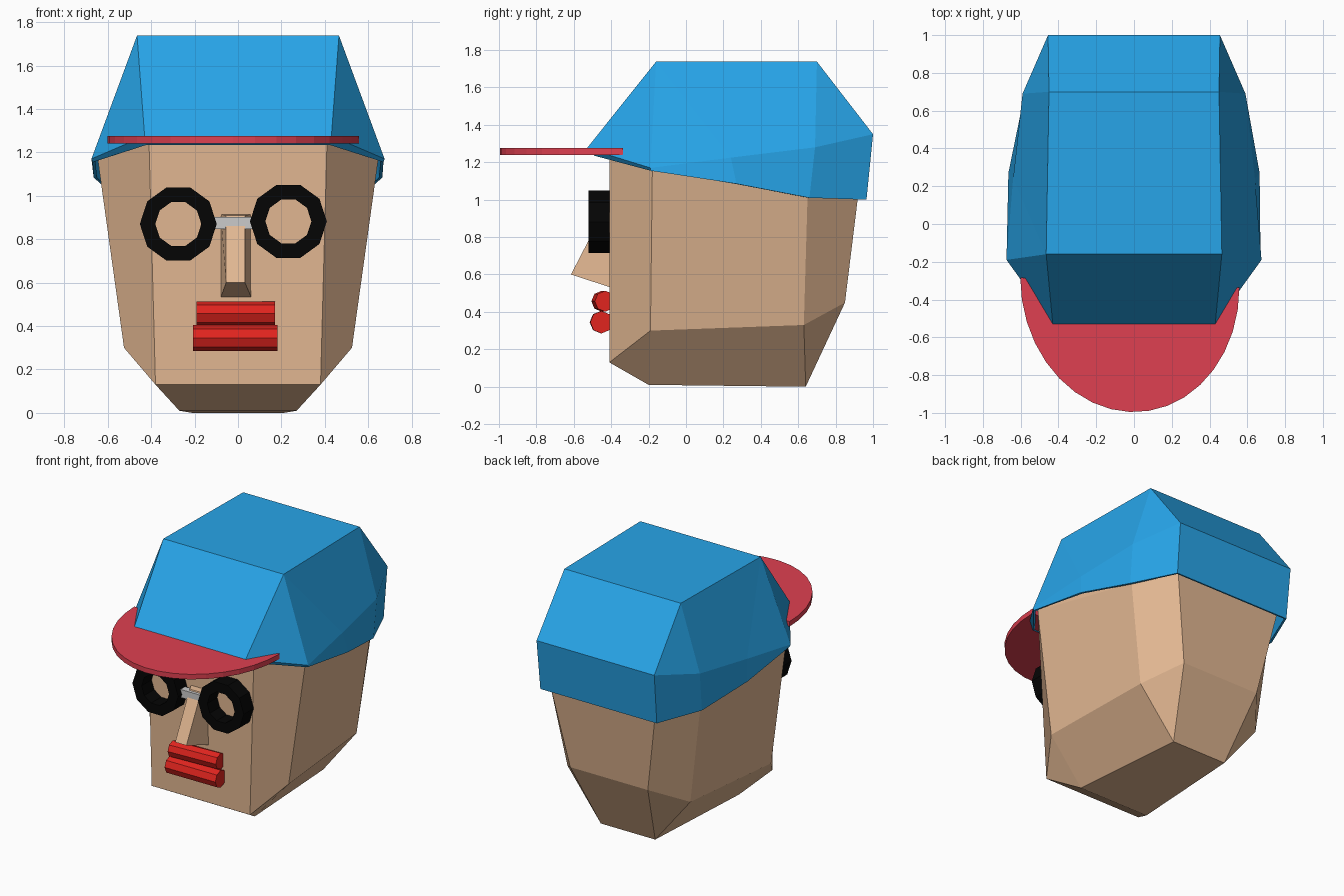
import bpy, bmesh
from math import cos, sin, pi

if "Cube" in bpy.data.objects:
    bpy.data.objects.remove(bpy.data.objects["Cube"])


def material(name, rgb):
    m = bpy.data.materials.new(name)
    m.diffuse_color = [c ** 2.2 for c in rgb] + [1]
    m.use_nodes = True
    m.node_tree.nodes["Principled BSDF"].inputs["Base Color"].default_value = m.diffuse_color
    return m


SKIN = material("skin", (0.88, 0.71, 0.565))
BLUE = material("blue", (0.17, 0.64, 0.91))
BRIM = material("brim_red", (0.87, 0.26, 0.32))
LIPS = material("lip_red", (0.88, 0.16, 0.14))
BLACK = material("black", (0.05, 0.05, 0.05))


def loft(name, rings, mat=None, start=True, end=True, closed=False):
    """Skin a list of equal-length closed rings; caps are optional."""
    bm = bmesh.new()
    rows = [[bm.verts.new(p) for p in r] for r in rings]
    n = len(rows[0])
    pairs = list(zip(rows, rows[1:])) + ([(rows[-1], rows[0])] if closed else [])
    for a, b in pairs:
        for i in range(n):
            j = (i + 1) % n
            bm.faces.new((a[i], a[j], b[j], b[i]))
    if start:
        bm.faces.new(rows[0])
    if end:
        bm.faces.new(rows[-1])
    bmesh.ops.remove_doubles(bm, verts=bm.verts, dist=0.0005)
    bmesh.ops.recalc_face_normals(bm, faces=bm.faces)
    me = bpy.data.meshes.new(name)
    bm.to_mesh(me)
    bm.free()
    ob = bpy.data.objects.new(name, me)
    bpy.context.collection.objects.link(ob)
    if mat:
        me.materials.append(mat)
    return ob


def mirrored(half):
    """Right-hand points, front to back, become a full symmetric ring."""
    return half + [(-x, y, z) for x, y, z in reversed(half)]


# Head: jaw base, jaw line, hat line, crown hidden in the hat
jaw_f, jaw_b = (0.27, -0.20, 0.01), (0.21, 0.64, 0.0)
loft("head", [mirrored(h) for h in (
    [jaw_f, jaw_f, jaw_b, jaw_b],
    [(0.38, -0.41, 0.13), (0.525, -0.19, 0.30), (0.475, 0.63, 0.33), (0.30, 0.85, 0.45)],
    [(0.41, -0.41, 1.25), (0.645, -0.18, 1.16), (0.565, 0.65, 1.02), (0.405, 0.92, 1.02)],
    [(0.39, -0.40, 1.30), (0.57, -0.13, 1.30), (0.52, 0.60, 1.30), (0.37, 0.85, 1.30)],
)], SKIN)

# Cap crown: open shell with a thin rim
top_f, top_b = (0.465, -0.16, 1.738), (0.45, 0.70, 1.738)
crown = loft("cap_crown", [mirrored(h) for h in (
    [(0.42, -0.49, 1.235), (0.67, -0.19, 1.155), (0.665, 0.27, 1.085),
     (0.585, 0.66, 1.01), (0.45, 0.965, 1.0)],
    [(0.43, -0.53, 1.275), (0.675, -0.19, 1.17), (0.64, 0.24, 1.225),
     (0.59, 0.69, 1.28), (0.455, 1.0, 1.35)],
    [top_f, top_f, top_f, top_b, top_b],
)], BLUE, start=False)
shell = crown.modifiers.new("shell", 'SOLIDIFY')
shell.thickness = 0.015
shell.offset = -1

# Cap brim: flat half ellipse, turned very slightly
arc = [(0.58 * cos(pi + pi * i / 18), 0.685 * sin(pi + pi * i / 18)) for i in range(19)]
loft("cap_brim", [[(x - 0.022, y - 0.31 - 0.045 * x, z) for x, y in arc]
                  for z in (1.24, 1.275)], BRIM)


# Glasses: two flat ten-sided rings and a bridge
def circle(cx, cz, r, y, n=10):
    return [(cx + r * cos(2 * pi * i / n), y, cz + r * sin(2 * pi * i / n)) for i in range(n)]


for side, cx, cz in (("left", -0.275, 0.87), ("right", 0.232, 0.882)):
    loft(f"glasses_rim_{side}",
         [circle(cx, cz, r, y) for r, y in ((0.177, -0.41), (0.177, -0.52), (0.106, -0.52), (0.106, -0.41))],
         BLACK, start=False, end=False, closed=True)


def box_ring(x0, x1, front, back):
    """Rectangle spanning x0..x1 between two (y, z) points."""
    return [(x0, *front), (x1, *front), (x1, *back), (x0, *back)]


loft("glasses_bridge", [box_ring(-0.11, 0.07, (-0.48, z), (-0.43, z)) for z in (0.847, 0.903)])

# Nose: wedge with a narrow ridge
loft("nose", [
    box_ring(-0.08, 0.062, (-0.40, 0.53), (-0.40, 0.915)),
    box_ring(-0.055, 0.032, (-0.615, 0.60), (-0.455, 0.91)),
], SKIN)

# Lips: two eight-sided bars, each end given as (x, y)
for name, ends, z, r in (("upper_lip", ((-0.19, -0.45), (0.17, -0.432)), 0.457, 0.056),
                         ("lower_lip", ((-0.207, -0.455), (0.183, -0.452)), 0.345, 0.060)):
    loft(name, [[(x, y + r * cos(pi * i / 4), z + r * sin(pi * i / 4)) for i in range(8)]
                for x, y in ends], LIPS)
